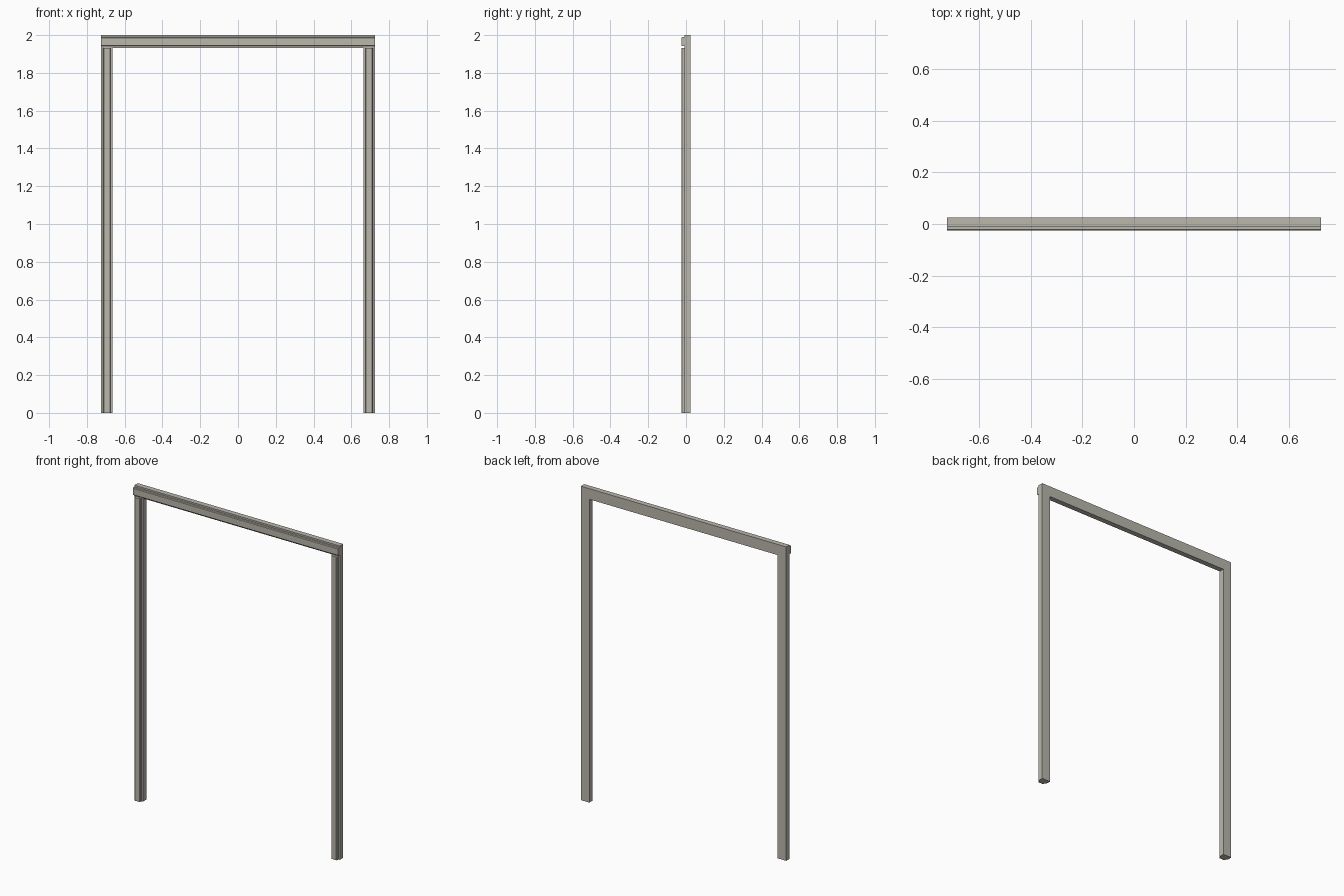
import bpy, bmesh
from mathutils import Vector

if "Cube" in bpy.data.objects:
    bpy.data.objects.remove(bpy.data.objects["Cube"])

grey = bpy.data.materials.new("warm grey")
grey.diffuse_color = (0.49, 0.475, 0.415, 1)
grey.use_nodes = True
grey.node_tree.nodes["Principled BSDF"].inputs["Base Color"].default_value = grey.diffuse_color

BACK, STEP, FRONT = 0.025, -0.009, -0.025   # depths of slab and raised front strip
INSET, CHAMFER = 0.01, 0.004


def moulding(name, width, start, length, across, along):
    """Extrude a slab with a raised, chamfered strip on its front face."""
    h = width / 2
    s = h - INSET
    half = [(h, BACK), (h, STEP), (s, STEP), (s, FRONT + CHAMFER), (s - CHAMFER, FRONT)]
    profile = half + [(-u, y) for u, y in reversed(half)]
    bm = bmesh.new()
    verts = [bm.verts.new(Vector(start) + Vector(across) * u + Vector((0, y, 0)))
             for u, y in profile]
    face = bm.faces.new(verts)
    res = bmesh.ops.extrude_face_region(bm, geom=[face])
    moved = [g for g in res["geom"] if isinstance(g, bmesh.types.BMVert)]
    bmesh.ops.translate(bm, verts=moved, vec=Vector(along) * length)
    bmesh.ops.recalc_face_normals(bm, faces=bm.faces)
    mesh = bpy.data.meshes.new(name)
    bm.to_mesh(mesh)
    bm.free()
    mesh.materials.append(grey)
    obj = bpy.data.objects.new(name, mesh)
    bpy.context.collection.objects.link(obj)
    return obj


HALF, POST_W, BEAM_H, TOP = 0.724, 0.06, 0.068, 2.0

# upright posts
for side, label in ((-1, "left_post"), (1, "right_post")):
    moulding(label, POST_W, (side * (HALF - POST_W / 2), 0, 0), TOP - BEAM_H,
             (1, 0, 0), (0, 0, 1))

# top beam resting on the posts
moulding("top_beam", BEAM_H, (-HALF, 0, TOP - BEAM_H / 2), 2 * HALF,
         (0, 0, 1), (1, 0, 0))
